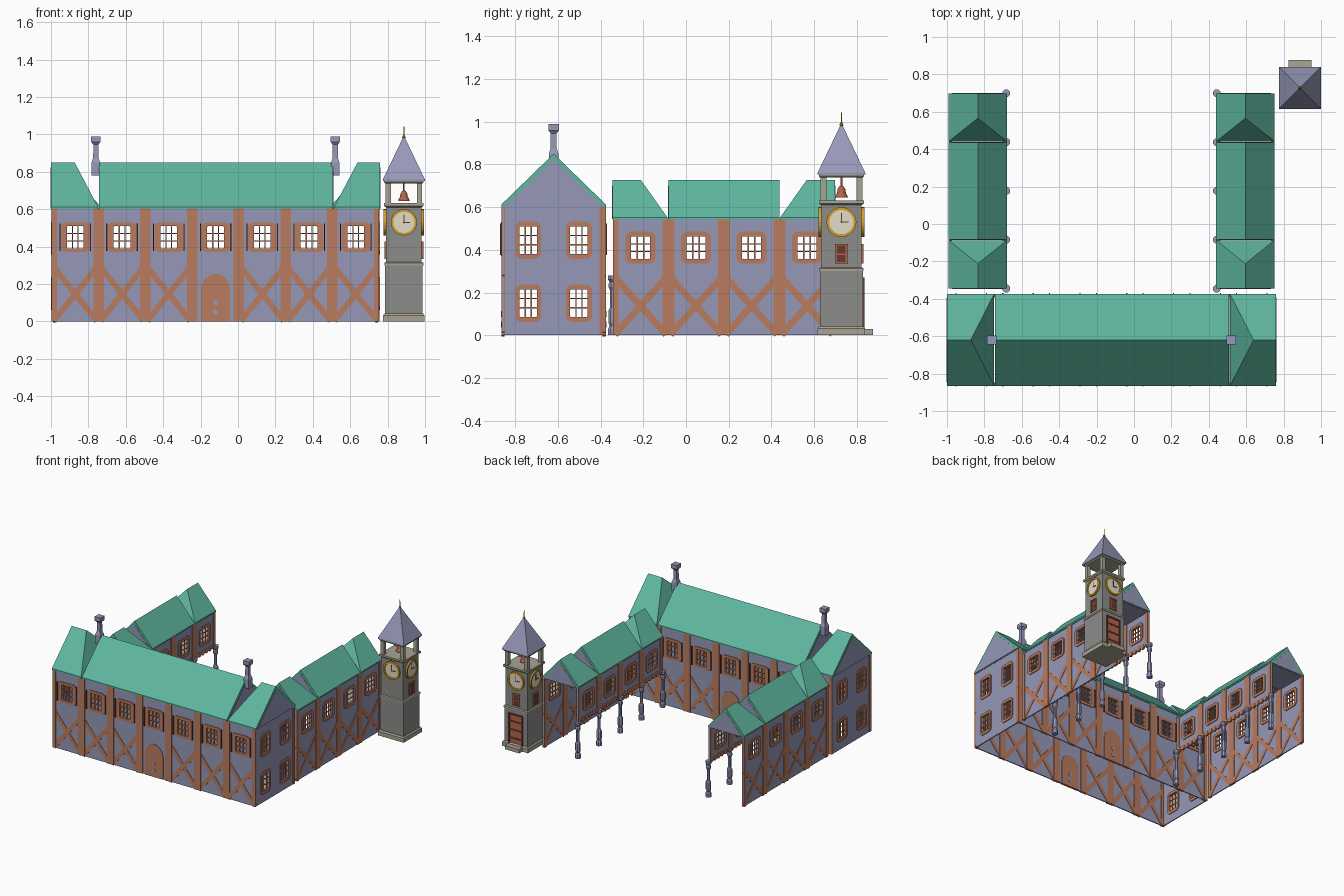
import bpy, bmesh, math
from mathutils import Matrix, Vector

old = bpy.data.objects.get("Cube")
if old:
    bpy.data.objects.remove(old, do_unlink=True)


def material(name, r, g, b):
    col = [(c / 255 / 12.92) if c < 11 else ((c / 255 + .055) / 1.055) ** 2.4 for c in (r, g, b)] + [1]
    m = bpy.data.materials.new(name)
    m.use_nodes = True
    m.diffuse_color = col
    m.node_tree.nodes["Principled BSDF"].inputs["Base Color"].default_value = col
    return m


PLASTER = material("blue grey plaster", 150, 153, 184)
TIMBER = material("timber brown", 186, 124, 96)
GREEN = material("green roof", 94, 182, 159)
STONE = material("tower stone", 140, 140, 138)
TRIM = material("pale stone trim", 168, 165, 148)
CREAM = material("clock cream", 226, 220, 200)
GOLD = material("gold", 214, 160, 40)
COPPER = material("copper", 180, 100, 74)
DARK = material("dark wood", 104, 58, 44)


def place(x, y, deg):
    return Matrix.Translation((x, y, 0)) @ Matrix.Rotation(math.radians(deg), 4, 'Z')


def rect(u0, u1, z0, z1):
    return [(u0, z0), (u1, z0), (u1, z1), (u0, z1)]


def cut_rect(w, h, c, cz, cu):
    """Rectangle with cut corners, as eight points."""
    a, b = w / 2, h / 2
    pts = [(a - c, -b), (a, -b + c), (a, b - c), (a - c, b), (-a + c, b), (-a, b - c), (-a, -b + c), (-a + c, -b)]
    return [(cu + u, cz + z) for u, z in pts]


def circle(r, cz, n=24, cu=0):
    return [(cu + r * math.cos(i * math.tau / n), cz + r * math.sin(i * math.tau / n)) for i in range(n)]


def bar(a, b, w):
    """Strip of width w from point a to point b."""
    a, b = Vector(a), Vector(b)
    d = (b - a).normalized() * w / 2
    s = Vector((-d.y, d.x))
    return [a + s, a - s, b - s, b + s]


class Part:
    def __init__(self, name, mat):
        self.name, self.mat, self.bm = name, mat, bmesh.new()

    def slab(self, pts, d0, d1, M):
        """Extrude a (u, z) outline through depth d0..d1."""
        rings = [[self.bm.verts.new(M @ Vector((p[0], d, p[1]))) for p in pts] for d in (d0, d1)]
        n = len(pts)
        for ring in rings:
            self.bm.faces.new(ring)
        for i in range(n):
            j = (i + 1) % n
            self.bm.faces.new((rings[0][i], rings[0][j], rings[1][j], rings[1][i]))
        return rings

    def ring(self, outer, inner, d0, d1, M):
        n = len(outer)
        for i in range(n):
            j = (i + 1) % n
            self.slab([outer[i], outer[j], inner[j], inner[i]], d0, d1, M)

    def lathe(self, profile, n, x, y, turn=0.0):
        rings = []
        for r, z in profile:
            rings.append([self.bm.verts.new((x + r * math.cos(turn + k * math.tau / n),
                                             y + r * math.sin(turn + k * math.tau / n), z)) for k in range(n)])
        for lo, hi in zip(rings, rings[1:]):
            for i in range(n):
                j = (i + 1) % n
                self.bm.faces.new((lo[i], lo[j], hi[j], hi[i]))
        self.bm.faces.new(rings[0])
        self.bm.faces.new(rings[-1])

    def done(self):
        bmesh.ops.recalc_face_normals(self.bm, faces=self.bm.faces)
        me = bpy.data.meshes.new(self.name)
        self.bm.to_mesh(me)
        self.bm.free()
        me.materials.append(self.mat)
        bpy.context.collection.objects.link(bpy.data.objects.new(self.name, me))


def wall(name, M, length, z0, z1, bays, heights, pane, frame, posts=True, brace=0, door=None, shutters=False):
    """Half-timbered wall with see-through windows; outside is the -v side."""
    panel, wood = Part(name + "_panels", PLASTER), Part(name + "_timber", TIMBER)
    shut = Part(name + "_shutters", DARK)
    step = length / bays
    (w, h), (fw, fh) = pane, frame
    for b in range(bays):
        l = -length / 2 + b * step
        r, c = l + step, l + step / 2
        panel.slab(rect(l, c - w / 2, z0, z1), -.004, .004, M)
        panel.slab(rect(c + w / 2, r, z0, z1), -.004, .004, M)
        low = z0
        for cz in heights:
            panel.slab(rect(c - w / 2, c + w / 2, low, cz - h / 2), -.004, .004, M)
            low = cz + h / 2
            # window frame and glazing bars
            wood.ring(cut_rect(fw, fh, .018, cz, c), cut_rect(w, h, .004, cz, c), -.010, .010, M)
            for k in (-1, 1):
                u, z = c + k * w / 6, cz + k * h / 6
                wood.slab(rect(u - .003, u + .003, cz - h / 2, cz + h / 2), -.004, .004, M)
                wood.slab(rect(c - w / 2, c + w / 2, z - .003, z + .003), -.003, .003, M)
                if shutters:
                    e = c + k * (fw / 2 + .004)
                    shut.slab(rect(e - .003, e + .003, cz - h * .62, cz + h * .62), -.014, -.003, M)
        panel.slab(rect(c - w / 2, c + w / 2, low, z1), -.004, .004, M)
        # arched door or crossed braces
        if b == door:
            arch = [(c + .078 * math.cos(t * math.pi / 10), .17 + .085 * math.sin(t * math.pi / 10)) for t in range(11)]
            wood.slab([(c + .078, 0)] + arch + [(c - .078, 0)], -.008, .008, M)
            for z in (.05, .1):
                panel.slab(circle(.014, z, 8, c), -.011, .011, M)
        elif brace:
            wood.slab(bar((l + .01, .004), (r - .01, brace), .032), -.007, .007, M)
            wood.slab(bar((l + .01, brace), (r - .01, .004), .032), -.0065, .0065, M)
    if posts:
        for b in range(bays + 1):
            u = -length / 2 + b * step
            wood.slab(rect(max(u - .028, -length / 2), min(u + .028, length / 2), z0, z1), -.009, .009, M)
    for p in (panel, wood, shut):
        if p.bm.verts:
            p.done()
        else:
            p.bm.free()


def roof(name, M, a, b, w, z0, z1, hip=0):
    """Gabled roof piece; hip = -1 / 1 slopes the start / end."""
    tiles, gable = Part(name + "_tiles", GREEN), Part(name + "_gable", PLASTER)
    ends = tiles.slab([(-w, z0 + .002), (w, z0 + .002), (w, z0 + .012), (0, z1), (-w, z0 + .012)], a, b, M)
    along = M.to_3x3() @ Vector((0, 1, 0))
    if hip:
        ends[0 if hip < 0 else 1][3].co -= along * hip * .125
    tri = [(-w + .018, z0 + .004), (w - .018, z0 + .004), (0, z1 - .027)]
    if hip >= 0:
        gable.slab(tri, a - .002, a + .001, M)
    if hip <= 0:
        gable.slab(tri, b - .001, b + .002, M)
    gable.slab(rect(-w + .008, w - .008, z0 - .002, z0 + .002), a + .005, b - .005, M)
    tiles.done()
    gable.done()


# main hall
HX, HY, HL = -.12, -.62, 1.75
for name, side, deg in (("hall_front", -1, 0), ("hall_back", 1, 180)):
    wall(name, place(HX, HY + side * .236, deg), HL, 0, .603, 7, [.45], (.09, .118), (.155, .16),
         brace=.29, door=3, shutters=True)
for name, side, deg in (("hall_right_end", 1, 90), ("hall_left_end", -1, 270)):
    M = place(HX + side * .87, HY, deg)
    wall(name, M, .475, 0, .603, 2, [.15, .445], (.082, .13), (.12, .175), posts=False)
    edge = Part(name + "_corner_post", TIMBER)
    edge.slab(rect(.216, .24, 0, .6), -.007, .007, M)
    edge.done()
M = place(HX, HY, -90)
roof("hall_roof_left", M, -.88, -.628, .245, .6, .85, 1)
roof("hall_roof_middle", M, -.622, .628, .245, .6, .85)
roof("hall_roof_right", M, .634, .88, .245, .6, .85, -1)

# chimneys
for name, x in (("left_chimney", -.76), ("right_chimney", .52)):
    p = Part(name, PLASTER)
    p.lathe([(.032, .78), (.032, .85), (.02, .875), (.019, .945), (.035, .96), (.035, .99)], 4, x, HY, math.pi / 4)
    p.done()

# side wings on open arcades
WY, WL = .177, 1.04
for name, cx, out in (("left_wing", -.835, -1), ("right_wing", .595, 1)):
    face = 90 if out > 0 else 270
    wall(name + "_outer", place(cx + out * .146, WY, face), WL, 0, .543, 4, [.41], (.09, .107), (.14, .15), brace=.27)
    M = place(cx - out * .146, WY, face + 180)
    wall(name + "_inner", M, WL, .275, .543, 4, [.41], (.09, .107), (.14, .15))
    scallop = Part(name + "_scalloped_edge", TIMBER)
    for i in range(24):
        scallop.slab(circle(.021, .28, 10, -WL / 2 + .022 + i * WL / 24), -.007, .007, M)
    scallop.done()
    cols = Part(name + "_columns", PLASTER)
    for i in range(5):
        cols.lathe([(.021, 0), (.021, .03), (.015, .045), (.02, .06), (.02, .115), (.012, .13), (.012, .21),
                    (.019, .225), (.019, .24), (.014, .25), (.022, .26), (.022, .28)],
                   8, cx - out * .152, WY + (i - 2) * .261, math.pi / 8)
    cols.done()
    M = place(cx, WY, 0)
    roof(name + "_roof_front", M, -.522, -.264, .156, .54, .728, 1)
    roof(name + "_roof_middle", M, -.26, .26, .156, .54, .728)
    roof(name + "_roof_back", M, .264, .522, .156, .54, .728, -1)

# clock tower
TX, TY = .887, .728
Q, R2 = math.pi / 4, math.sqrt(2)


def stack(name, mat, profile):
    p = Part(name, mat)
    p.lathe([(r * R2, z) for r, z in profile], 4, TX, TY, Q)
    p.done()


stack("tower_base", TRIM, [(.111, 0), (.111, .032), (.103, .042)])
stack("tower_lower_shaft", STONE, [(.1, .04), (.1, .305)])
stack("tower_ledge", TRIM, [(.104, .3), (.104, .313), (.096, .318)])
stack("tower_upper_shaft", STONE, [(.095, .31), (.095, .615)])
stack("belfry_floor", TRIM, [(.096, .61), (.106, .618), (.106, .632)])
stack("belfry_top", TRIM, [(.1, .738), (.106, .745), (.106, .757)])
stack("tower_roof", PLASTER, [(.112, .752), (.112, .76), (.004, .985)])
posts, ring, dial = Part("belfry_posts", TRIM), Part("clock_rings", GOLD), Part("clock_dials", CREAM)
hands, wood, leaf = Part("clock_hands", DARK), Part("tower_openings", DARK), Part("tower_frames", COPPER)
for deg in (0, 90, 180, 270):
    M = place(TX, TY, deg)
    posts.slab(rect(.07, .098, .63, .742), -.098, -.07, M)
    ring.ring(circle(.07, .53), circle(.057, .53), -.108, -.09, M)
    dial.slab(circle(.058, .53), -.101, -.09, M)
    hands.slab(bar((0, .525), (0, .573), .006), -.104, -.1, M)
    hands.slab(bar((-.004, .53), (.032, .53), .006), -.104, -.1, M)
    # slit windows on all sides but the front
    if deg:
        wood.slab(rect(-.024, .024, .338, .425), -.1, -.09, M)
        for s in (-1, 1):
            leaf.slab(rect(s * .024 - .004, s * .024 + .004, .335, .428), -.104, -.09, M)
        for z in (.34, .38, .424):
            leaf.slab(rect(-.03, .03, z - .004, z + .004), -.103, -.09, M)
    # door and step at the back
    if deg == 180:
        wood.ring(rect(-.062, .062, .035, .27), rect(-.05, .05, .035, .258), -.108, -.095, M)
        leaf.slab(rect(-.05, .05, .035, .258), -.103, -.095, M)
        for z in (.08, .145, .21):
            wood.slab(rect(-.05, .05, z - .006, z + .006), -.106, -.095, M)
        step = Part("tower_step", TRIM)
        step.slab(rect(-.062, .062, 0, .03), -.148, -.1, M)
        step.done()
for p in (posts, ring, dial, hands, wood, leaf):
    p.done()

bell = Part("bell", COPPER)
bell.lathe([(.03, .645), (.029, .652), (.021, .665), (.018, .685), (.01, .697), (.004, .7), (.004, .745)], 12, TX, TY)
bell.done()
finial = Part("finial", GOLD)
finial.lathe([(.005, .97), (.005, .978), (.01, .985), (.005, .994), (.003, 1.0), (.002, 1.043)], 8, TX, TY)
finial.done()
